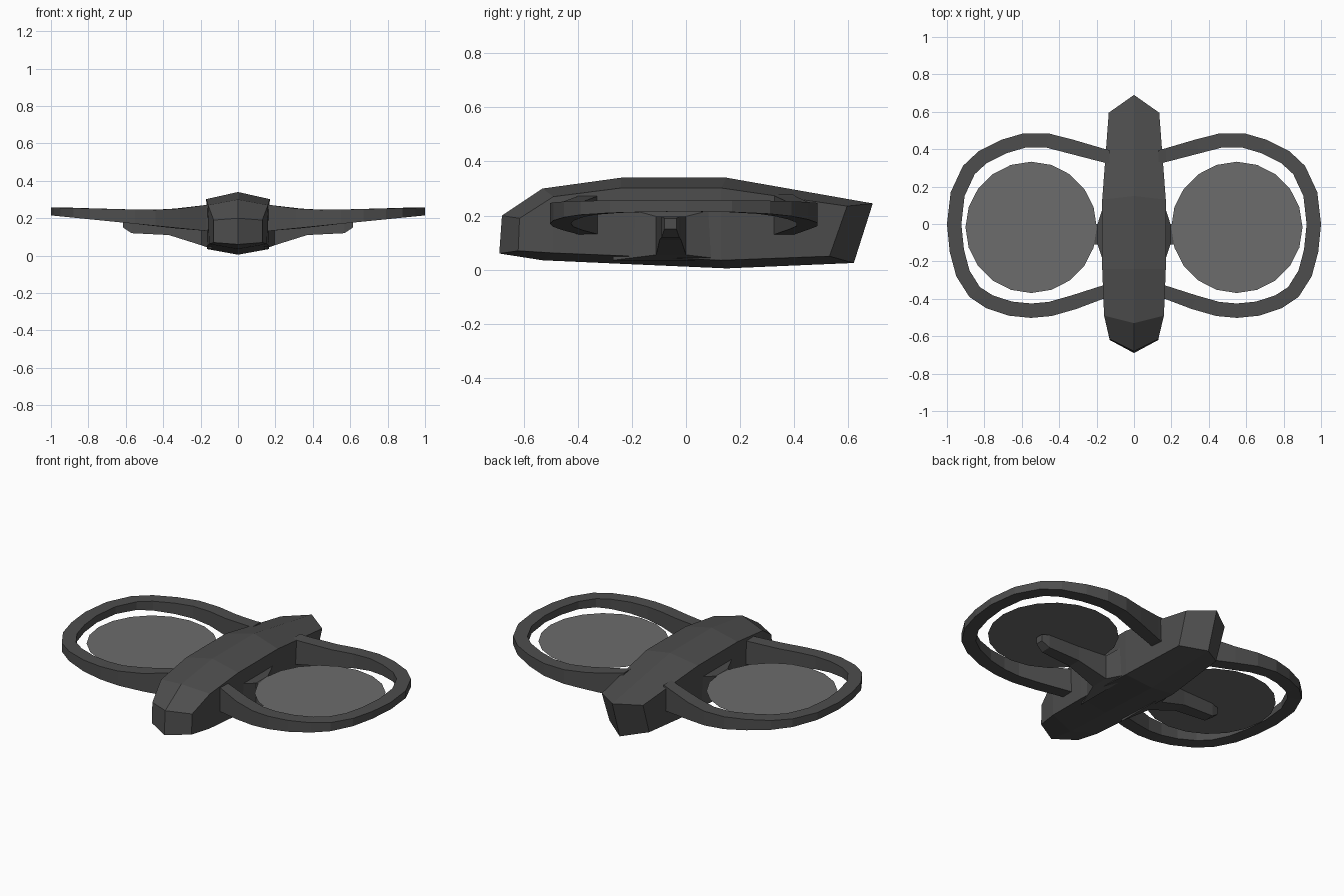
import bpy, bmesh
from math import sin, cos, tau
from mathutils import Vector

if "Cube" in bpy.data.objects:
    bpy.data.objects.remove(bpy.data.objects["Cube"])


def material(name, v):
    m = bpy.data.materials.new(name)
    m.diffuse_color = (v, v, v, 1)
    m.use_nodes = True
    m.node_tree.nodes["Principled BSDF"].inputs["Base Color"].default_value = m.diffuse_color
    return m


DARK = material("dark_grey", 0.075)
BLUR = material("rotor_grey", 0.15)


def loft(name, sections, mirror=False):
    """Skin a list of equal-length closed sections and cap both ends."""
    bm = bmesh.new()
    rings = [[bm.verts.new(p) for p in s] for s in sections]
    n = len(rings[0])
    for a, b in zip(rings, rings[1:]):
        for i in range(n):
            j = (i + 1) % n
            bm.faces.new((a[i], a[j], b[j], b[i]))
    # end caps are split into left and right halves when six-sided
    for r in (rings[0], rings[-1]):
        if n == 6:
            bm.faces.new(r[0:4])
            bm.faces.new(r[3:] + r[:1])
        else:
            bm.faces.new(r)
    bmesh.ops.recalc_face_normals(bm, faces=bm.faces)
    return finish(name, bm, DARK, mirror)


def finish(name, bm, mat, mirror):
    me = bpy.data.meshes.new(name)
    bm.to_mesh(me)
    bm.free()
    me.materials.append(mat)
    ob = bpy.data.objects.new(name, me)
    bpy.context.collection.objects.link(ob)
    if mirror:
        ob.modifiers.new("Mirror", 'MIRROR').use_mirror_merge = False
    return ob


# Fuselage: (ridge y, z), (shoulder x, y, z), (chine x, y, z), (keel y, z)
hull = [
    ((-0.68, 0.20), (0.13, -0.615, 0.19), (0.13, -0.62, 0.07), (-0.69, 0.06)),
    ((-0.53, 0.30), (0.16, -0.49, 0.27), (0.155, -0.49, 0.062), (-0.53, 0.035)),
    ((-0.24, 0.34), (0.17, -0.24, 0.302), (0.165, -0.24, 0.052), (-0.24, 0.022)),
    ((0.15, 0.34), (0.17, 0.13, 0.302), (0.165, 0.13, 0.035), (0.15, 0.005)),
    ((0.69, 0.245), (0.135, 0.595, 0.235), (0.13, 0.53, 0.05), (0.62, 0.025)),
]
loft("fuselage", [
    [(0, *t), s, c, (0, *k), (-c[0], *c[1:]), (-s[0], *s[1:])]
    for t, s, c, k in hull])

# Rotor guards: outer outline swept with an inward offset
outline = [(0.13, -0.39), (0.17, -0.402), (0.31, -0.455), (0.44, -0.492),
           (0.55, -0.502), (0.67, -0.49), (0.79, -0.45), (0.88, -0.39),
           (0.95, -0.28), (0.985, -0.15), (1.0, 0.0), (0.98, 0.17),
           (0.915, 0.31), (0.83, 0.39), (0.71, 0.45), (0.59, 0.485),
           (0.46, 0.485), (0.33, 0.452), (0.17, 0.405), (0.13, 0.395)]


def guard_section(i):
    p = Vector(outline[i])
    d = (Vector(outline[min(i + 1, len(outline) - 1)])
         - Vector(outline[max(i - 1, 0)])).normalized()
    q = p + Vector((-d.y, d.x)) * 0.077
    if p.x < 0.2:
        q.x = p.x

    def top(x):
        return 0.245 + 0.012 * max(0, (x - 0.5) / 0.5) + max(0, 0.45 - x) ** 2 * 0.33

    def bottom(x):
        return 0.115 + 0.1 * x
    return [(*p, bottom(p.x)), (*p, top(p.x)), (*q, top(p.x)), (*q, bottom(p.x))]


loft("rotor_guard", [guard_section(i) for i in range(len(outline))], True)

# Rotor discs
bm = bmesh.new()
bm.faces.new([bm.verts.new((0.55 + 0.351 * cos(tau * i / 20),
                            -0.018 + 0.351 * sin(tau * i / 20), 0.2))
              for i in range(20)])
finish("rotor_disc", bm, BLUR, True)

# Motor struts: x, y range, bottom z, top z; flared where they meet the hull
strut = [(0.14, -0.27, 0.17, 0.035, 0.24), (0.195, -0.11, 0.0, 0.055, 0.197),
         (0.37, -0.098, -0.018, 0.11, 0.197), (0.57, -0.09, -0.025, 0.12, 0.197),
         (0.615, -0.08, -0.035, 0.15, 0.19)]
loft("motor_strut", [[(x, a, lo), (x, b, lo), (x, b, hi), (x, a, hi)]
                     for x, a, b, lo, hi in strut], True)
